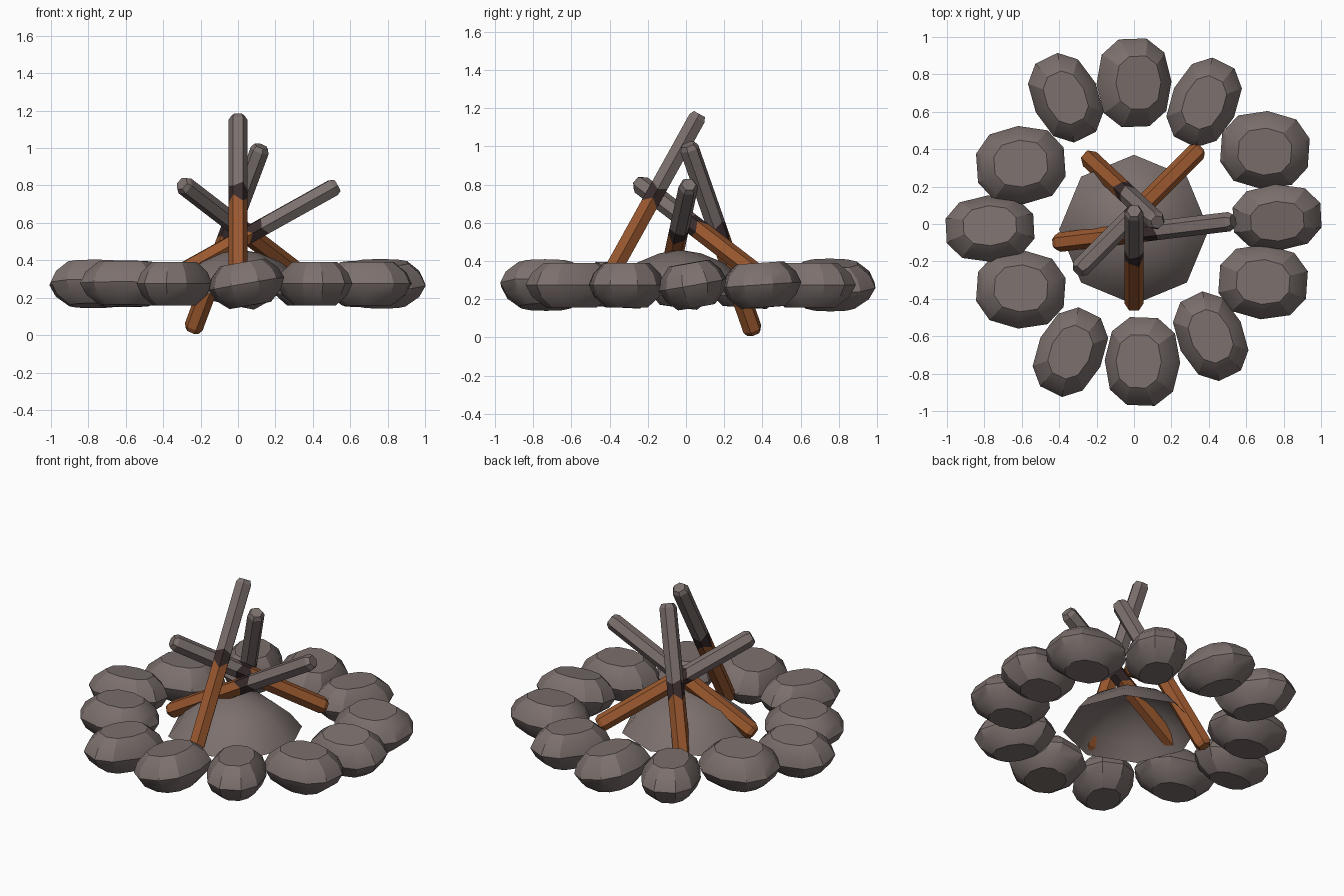
import bpy, bmesh, math
from mathutils import Vector, Matrix

if "Cube" in bpy.data.objects:
    bpy.data.objects.remove(bpy.data.objects["Cube"])


def material(name, rgb):
    m = bpy.data.materials.new(name)
    m.diffuse_color = (*rgb, 1)
    m.use_nodes = True
    m.node_tree.nodes["Principled BSDF"].inputs["Base Color"].default_value = m.diffuse_color
    return m


ash = material("ash_grey", (0.200, 0.162, 0.153))
wood = material("orange_wood", (0.325, 0.098, 0.028))
char = material("charred_black", (0.043, 0.025, 0.026))


def loft(name, rings, mats, bottom=True, top=True, seg_mats=None):
    """Skin a list of point rings; seg_mats gives a material slot per band."""
    bm = bmesh.new()
    loops = [[bm.verts.new(p) for p in ring] for ring in rings]
    n = len(loops[0])
    for k in range(len(loops) - 1):
        for i in range(n):
            j = (i + 1) % n
            f = bm.faces.new((loops[k][i], loops[k][j], loops[k + 1][j], loops[k + 1][i]))
            f.material_index = seg_mats[k] if seg_mats else 0
    if bottom:
        bm.faces.new(loops[0][::-1]).material_index = seg_mats[0] if seg_mats else 0
    if top:
        bm.faces.new(loops[-1]).material_index = seg_mats[-1] if seg_mats else 0
    me = bpy.data.meshes.new(name)
    bm.to_mesh(me)
    bm.free()
    for m in mats:
        me.materials.append(m)
    ob = bpy.data.objects.new(name, me)
    bpy.context.collection.objects.link(ob)
    return ob


def smooth(ob, angle):
    bpy.ops.object.select_all(action='DESELECT')
    ob.select_set(True)
    bpy.context.view_layer.objects.active = ob
    bpy.ops.object.shade_smooth_by_angle(angle=math.radians(angle))


# Stones: x, y, half width, yaw of the long axis, roll about it
stones = [
    (0.00, 0.755, 0.205, 92, 12), (0.375, 0.65, 0.178, 64, 0),
    (0.70, 0.395, 0.21, -4, 4), (0.765, 0.035, 0.18, 3, 10),
    (0.69, -0.31, 0.20, -4, 0), (0.41, -0.60, 0.178, 296, 0),
    (0.045, -0.735, 0.205, 268, 10), (-0.34, -0.685, 0.178, 244, 0),
    (-0.605, -0.35, 0.21, 176, 3), (-0.77, -0.025, 0.18, 183, 8),
    (-0.605, 0.315, 0.21, 184, 4), (-0.365, 0.675, 0.178, 116, 0),
]


def power(v, e):
    return math.copysign(abs(v) ** e, v)


profile = [(-0.118, 0.55), (-0.062, 0.86), (0.0, 1.0), (0.06, 0.88), (0.115, 0.60)]
for k, (x, y, b, yaw, roll) in enumerate(stones):
    place = (Matrix.Translation((x, y, 0.275))
             @ Matrix.Rotation(math.radians(yaw), 4, 'Z')
             @ Matrix.Rotation(math.radians(roll), 4, 'X'))
    rings = []
    for z, s in profile:
        rings.append([place @ Vector((0.245 * s * power(math.cos(a), 0.85),
                                      b * s * power(math.sin(a), 0.85), z))
                      for a in (math.tau * (i + 0.5) / 10 for i in range(10))])
    smooth(loft(f"fire_ring_stone_{k + 1}", rings, [ash]), 25)

# Ash mound: open eight-sided dome
rings = []
for r, z in [(0.40, 0.22), (0.33, 0.31), (0.23, 0.39), (0.11, 0.44), (0.02, 0.455)]:
    rings.append([(r * math.cos(math.tau * i / 8), -0.03 + r * math.sin(math.tau * i / 8), z)
                  for i in range(8)])
smooth(loft("ash_mound", rings, [ash], bottom=False), 40)

# Logs: bottom and top end of the axis; wood, charred band, ash
logs = [
    ("front_log", (0, -0.435, 0.26), (0, 0.07, 1.17)),
    ("back_left_log", (-0.245, 0.355, 0.022), (0.125, 0.01, 1.01)),
    ("back_right_log", (0.35, 0.40, 0.31), (-0.30, -0.25, 0.81)),
    ("side_log", (-0.42, -0.10, 0.27), (0.53, 0.015, 0.80)),
]
for name, lo, hi in logs:
    lo, hi = Vector(lo), Vector(hi)
    length = (hi - lo).length
    place = Matrix.Translation(lo) @ (hi - lo).to_track_quat('Z', 'Y').to_matrix().to_4x4()
    spans = [(0, 0.038, 0), (0.025, 0.052, 0), (0.50 * length, 0.052, 0.02),
             (0.58 * length, 0.052, -0.012), (length - 0.025, 0.052, 0), (length, 0.038, 0)]
    rings = [[place @ Vector((r * math.cos(math.tau * i / 6), r * math.sin(math.tau * i / 6),
                              h + jag * (1 if i % 2 else -1))) for i in range(6)]
             for h, r, jag in spans]
    loft(name, rings, [wood, char, ash], seg_mats=[0, 0, 1, 2, 2])
